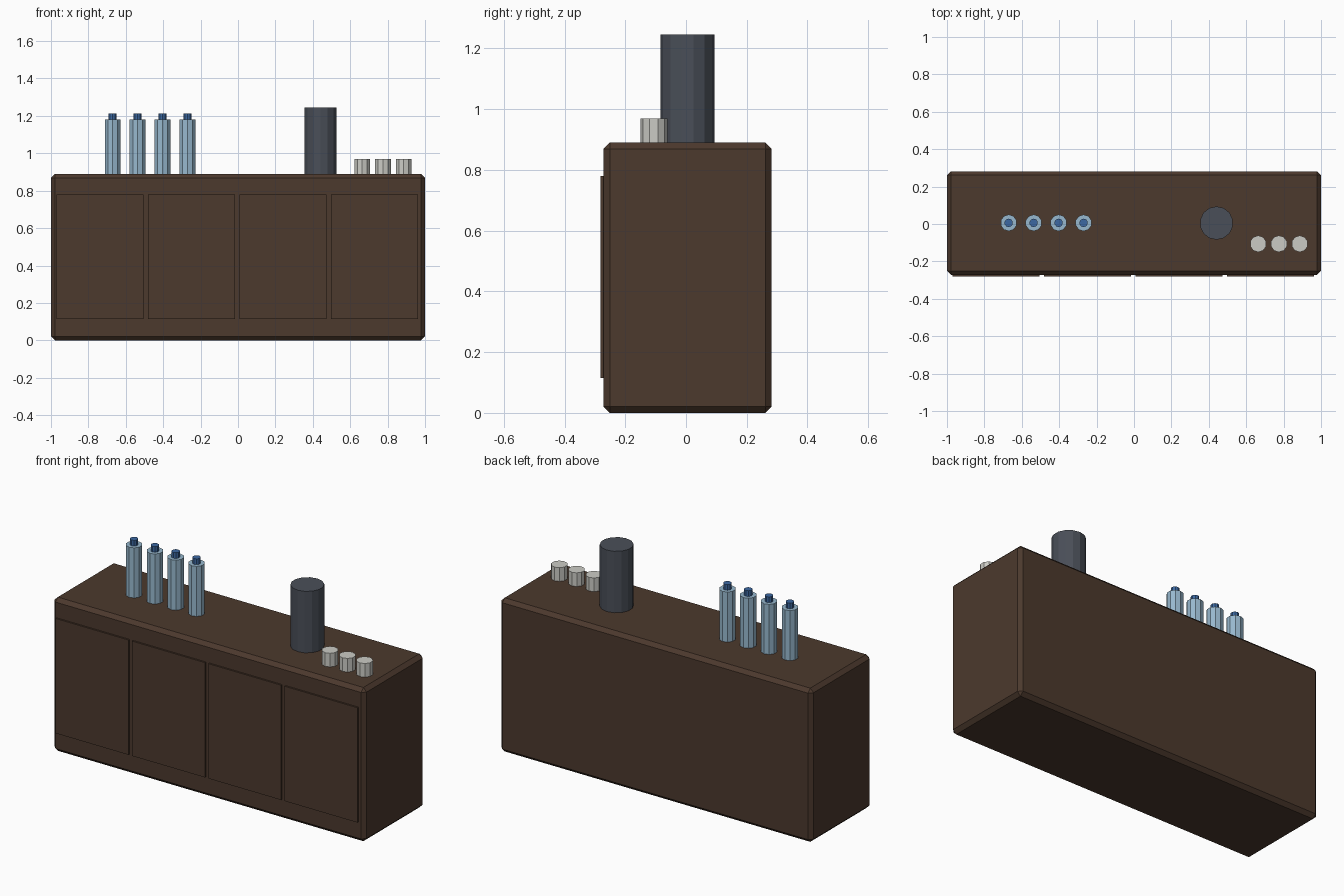
import bpy, bmesh

if "Cube" in bpy.data.objects:
    bpy.data.objects.remove(bpy.data.objects["Cube"])


def material(name, rgb):
    m = bpy.data.materials.new(name)
    m.diffuse_color = (*rgb, 1)
    m.use_nodes = True
    m.node_tree.nodes["Principled BSDF"].inputs["Base Color"].default_value = m.diffuse_color
    return m


WOOD = material("dark_wood", (0.072, 0.041, 0.026))
BLUE = material("pale_blue_plastic", (0.31, 0.48, 0.62))
CAP = material("blue_cap", (0.045, 0.14, 0.36))
METAL = material("dark_grey_metal", (0.068, 0.078, 0.098))
WHITE = material("off_white_ceramic", (0.60, 0.60, 0.56))


def finish(name, bm, mat):
    me = bpy.data.meshes.new(name)
    bmesh.ops.recalc_face_normals(bm, faces=bm.faces)
    bm.to_mesh(me)
    bm.free()
    me.materials.append(mat)
    ob = bpy.data.objects.new(name, me)
    bpy.context.collection.objects.link(ob)
    return ob


def box(name, lo, hi, mat, chamfer=0):
    bm = bmesh.new()
    bmesh.ops.create_cube(bm, size=1)
    for v in bm.verts:
        v.co = [(a + b) / 2 + c * (b - a) for a, b, c in zip(lo, hi, v.co)]
    if chamfer:
        bmesh.ops.bevel(bm, geom=bm.edges[:], offset=chamfer, segments=1,
                        affect='EDGES')
    return finish(name, bm, mat)


def cylinder(name, x, y, z0, z1, r, sides, mat):
    bpy.ops.mesh.primitive_cylinder_add(vertices=sides, radius=r, depth=z1 - z0,
                                        location=(x, y, (z0 + z1) / 2))
    ob = bpy.context.object
    ob.name = name
    ob.data.materials.append(mat)
    return ob


TOP = 0.89

# Cabinet body with chamfered edges
box("cabinet_body", (-1, -0.272, 0), (1, 0.282, TOP), WOOD, 0.021)

# Four thin door panels on the front
for i in range(4):
    x = -0.971 + i * 0.489
    box(f"door_{i + 1}", (x, -0.282, 0.115), (x + 0.467, -0.262, 0.78), WOOD)

# Row of bottles with caps
for i in range(4):
    x = -0.67 + i * 0.1335
    cylinder(f"bottle_{i + 1}", x, 0.006, TOP, 1.18, 0.0445, 10, BLUE)
    cylinder(f"bottle_cap_{i + 1}", x, 0.006, 1.18, 1.213, 0.0225, 10, CAP)

# Tall dark urn
cylinder("urn", 0.441, 0.005, TOP, 1.246, 0.089, 14, METAL)

# Three cups
for i in range(3):
    cylinder(f"cup_{i + 1}", 0.664 + i * 0.111, -0.106, TOP, 0.969, 0.0445, 10, WHITE)
